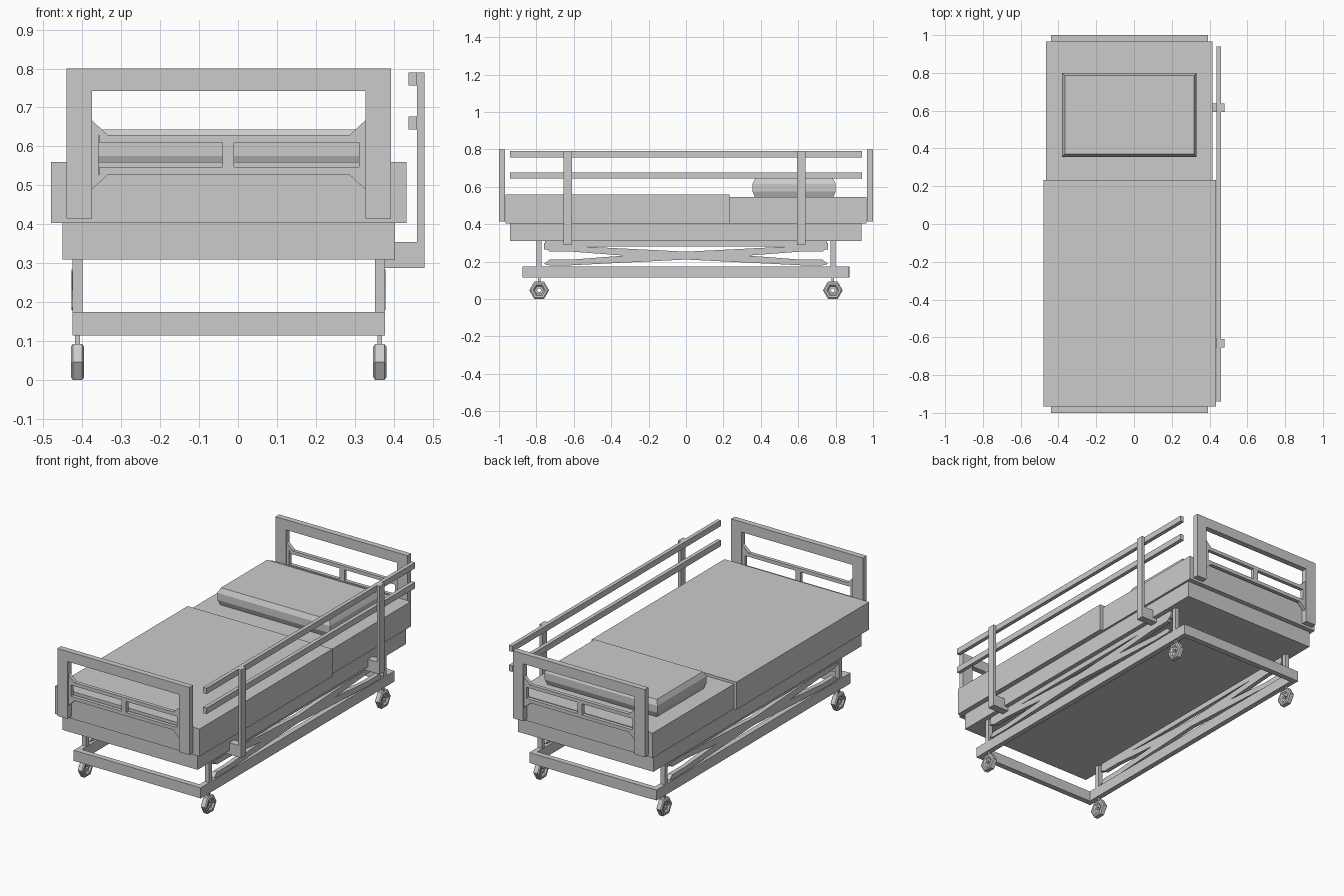
import bpy, bmesh, math

if "Cube" in bpy.data.objects:
    bpy.data.objects.remove(bpy.data.objects["Cube"])

CX = -0.024  # centre line of the bed


def mesh_object(name, bm):
    bmesh.ops.recalc_face_normals(bm, faces=bm.faces)
    me = bpy.data.meshes.new(name)
    bm.to_mesh(me)
    bm.free()
    ob = bpy.data.objects.new(name, me)
    bpy.context.collection.objects.link(ob)
    return ob


def loft(name, rings, closed=False):
    """Join rings of points; cap the ends unless the loft is closed."""
    bm = bmesh.new()
    vs = [[bm.verts.new(p) for p in r] for r in rings]
    n = len(vs[0])
    for i in range(len(vs) if closed else len(vs) - 1):
        a, b = vs[i], vs[(i + 1) % len(vs)]
        for j in range(n):
            k = (j + 1) % n
            bm.faces.new((a[j], a[k], b[k], b[j]))
    if not closed:
        bm.faces.new(vs[0])
        bm.faces.new(vs[-1])
    return mesh_object(name, bm)


def box(name, x0, x1, y0, y1, z0, z1):
    return loft(name, [[(x0, y0, z), (x1, y0, z), (x1, y1, z), (x0, y1, z)] for z in (z0, z1)])


def prism_x(name, pts, x0, x1):
    return loft(name, [[(x, y, z) for y, z in pts] for x in (x0, x1)])


def prism_y(name, pts, y0, y1):
    return loft(name, [[(x, y, z) for x, z in pts] for y in (y0, y1)])


# platform and mattress
box("bed_platform", -0.45, 0.403, -0.94, 0.937, 0.31, 0.403)
box("upper_mattress", -0.465, 0.415, 0.23, 0.965, 0.403, 0.545)
box("blanket_mattress", -0.48, 0.433, -0.965, 0.232, 0.403, 0.56)

# pillow, bulging at mid height
loft("pillow", [[(CX + sx * (0.356 - i), 0.578 + sy * (0.222 - i), z)
                 for sx, sy in ((-1, -1), (1, -1), (1, 1), (-1, 1))]
                for z, i in ((0.545, 0.012), (0.575, 0.0), (0.615, 0.0), (0.643, 0.014))])

# head and foot boards
for end, y0, y1 in (("foot", -1.0, -0.967), ("head", 0.967, 1.0)):
    prism_y(end + "board_frame", [(-0.44, 0.415), (-0.375, 0.415), (-0.375, 0.742), (0.327, 0.742),
                                  (0.327, 0.415), (0.393, 0.415), (0.393, 0.80), (-0.44, 0.80)], y0, y1)
    ya, yb = y0 + 0.006, y1 - 0.006
    for part, za, zb in (("upper", 0.61, 0.63), ("lower", 0.527, 0.547)):
        box(f"{end}board_{part}_rail", -0.357, 0.31, ya, yb, za, zb)
    box(end + "board_mullion", -0.04, -0.01, ya, yb, 0.547, 0.61)
    for side in (-1, 1):
        xo, xi, xc = CX + side * 0.351, CX + side * 0.334, CX + side * 0.311
        prism_y(end + "board_gusset", [(xo, 0.49), (xi, 0.505), (xc, 0.527), (xi, 0.527), (xi, 0.63),
                                       (xc, 0.63), (xo, 0.667)], ya, yb)

# wheeled base frame
for side in (-1, 1):
    xa, xb = sorted((CX + side * 0.401, CX + side * 0.371))
    box("base_side_bar", xa, xb, -0.875, 0.872, 0.115, 0.175)
    ya, yb = sorted((side * 0.874, side * 0.842))
    box("base_end_bar", CX - 0.372, CX + 0.372, ya, yb, 0.115, 0.175)

# scissor lift on each side
LEG = [(0, 0.021), (0.62, 0.052), (0.73, 0.052), (0.76, 0.045), (0.73, 0.022), (0.62, 0.022), (0.33, 0)]
half = LEG + [(y, -z) for y, z in LEG[-2:0:-1]]
outline = half + [(-y, -z) for y, z in half[:1]] + [(-y, -z) for y, z in half[1:]]
for side in (-1, 1):
    xa, xb = sorted((CX + side * 0.403, CX + side * 0.378))
    prism_x("scissor_lift", [(y, 0.232 + z) for y, z in outline], xa, xb)
    box("lift_top_bar", xa + 0.002, xb - 0.002, -0.755, 0.755, 0.28, 0.312)
    for end in (-1, 1):
        ya, yb = sorted((end * 0.715, end * 0.76))
        box("lift_lug", xa + 0.002, xb - 0.002, ya, yb, 0.265, 0.30)

# legs and hexagonal castors
HALF_WHEEL = [(0.012, 0.053), (0.017, 0.045), (0.017, 0.033), (0.008, 0.024), (0.008, 0.011)]
wheel = HALF_WHEEL + [(-x, r) for x, r in reversed(HALF_WHEEL)]
for side in (-1, 1):
    for end in (-1, 1):
        x, y = CX + side * 0.388, end * 0.785
        box("support_leg", x - 0.013, x + 0.013, y - 0.013, y + 0.013, 0.17, 0.315)
        box("castor_stem", x - 0.006, x + 0.006, y - 0.006, y + 0.006, 0.085, 0.118)
        loft("castor_wheel", [[(x + px, y + r * math.cos(a), 0.047 + r * math.sin(a)) for px, r in wheel]
                              for a in (k * math.pi / 3 for k in range(6))], closed=True)

# side guard on the right
for y in (-0.632, 0.616):
    prism_y("guard_post", [(0.375, 0.288), (0.478, 0.288), (0.478, 0.79), (0.46, 0.79), (0.46, 0.355),
                           (0.403, 0.355), (0.403, 0.31), (0.375, 0.31)], y - 0.022, y + 0.022)
for z0, z1 in ((0.757, 0.79), (0.643, 0.677)):
    box("guard_rail", 0.438, 0.46, -0.94, 0.94, z0, z1)
